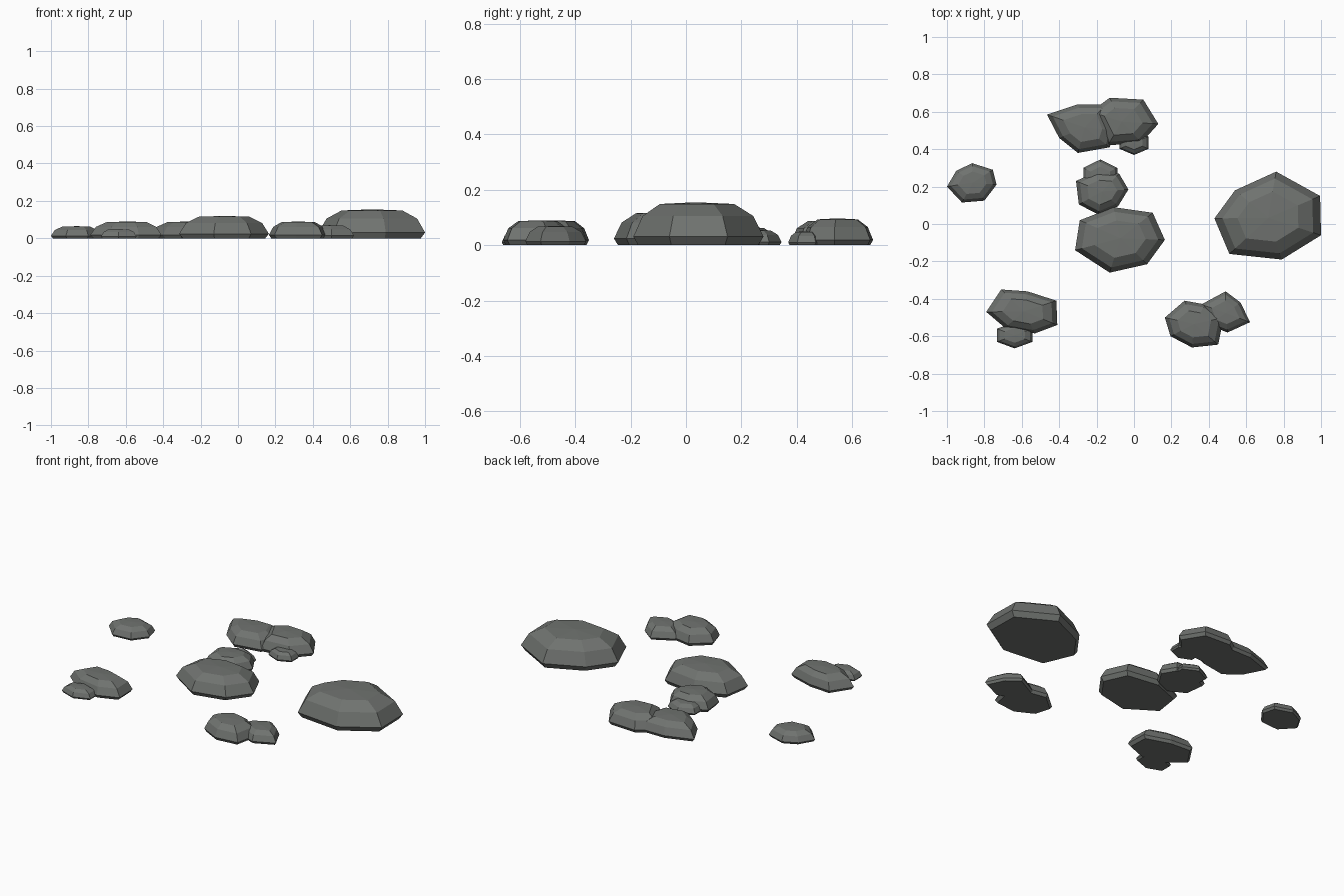
import bpy
import bmesh
from math import cos, sin, pi, radians
from mathutils import Vector

cube = bpy.data.objects.get("Cube")
if cube:
    bpy.data.objects.remove(cube, do_unlink=True)

# Single stone colour
stone = bpy.data.materials.new("grey_stone")
colour = (0.16, 0.17, 0.16, 1)
stone.diffuse_color = colour
stone.use_nodes = True
stone.node_tree.nodes["Principled BSDF"].inputs["Base Color"].default_value = colour
stone.roughness = 0.9

# Ring scale and height fraction: undercut base, widest rim, shoulder, crown
LEVELS = [(0.92, 0.0), (1.0, 0.2), (0.85, 0.68), (0.57, 0.96)]


def rock(name, height, outline):
    """Faceted flat stone, lofted from its plan outline in rings."""
    points = [Vector(p) for p in outline]
    centre = sum(points, Vector((0, 0))) / len(points)
    bm = bmesh.new()
    rings = []
    for scale, level in LEVELS:
        ring = []
        for point in points:
            spot = centre.lerp(point, scale)
            ring.append(bm.verts.new((spot.x, spot.y, height * level)))
        rings.append(ring)
    count = len(points)
    for low, high in zip(rings, rings[1:]):
        for i in range(count):
            j = (i + 1) % count
            bm.faces.new((low[i], low[j], high[j], high[i]))
    bm.faces.new(rings[0])
    # Slightly domed crown
    peak = bm.verts.new((centre.x, centre.y, height))
    crown = rings[-1]
    for i in range(count):
        bm.faces.new((crown[i], crown[(i + 1) % count], peak))
    bmesh.ops.recalc_face_normals(bm, faces=bm.faces)
    mesh = bpy.data.meshes.new(name)
    bm.to_mesh(mesh)
    bm.free()
    mesh.materials.append(stone)
    obj = bpy.data.objects.new(name, mesh)
    bpy.context.collection.objects.link(obj)
    return obj


def pebble(name, height, centre, radii, turn, sides=6):
    """Small stone with an evenly spaced oval outline."""
    outline = []
    for i in range(sides):
        angle = radians(turn) + i * 2 * pi / sides
        outline.append((centre[0] + radii[0] * cos(angle),
                        centre[1] + radii[1] * sin(angle)))
    return rock(name, height, outline)


# Large boulders
rock("left_boulder", 0.155, [(.43, .03), (.54, .18), (.76, .28), (.995, .15),
                             (1, -.06), (.79, -.19), (.51, -.16)])
rock("middle_boulder", 0.12, [(-.315, -.14), (-.29, .02), (-.11, .09), (.1, .06),
                              (.165, -.085), (.07, -.215), (-.13, -.26)])

# Stones tucked behind the middle boulder
rock("middle_back_stone", 0.085, [(-.31, .23), (-.295, .105), (-.19, .05), (-.085, .095),
                                  (-.03, .185), (-.08, .27), (-.2, .28)])
pebble("middle_back_pebble", 0.055, (-.18, .255), (.105, .09), 90)

# Back cluster
rock("back_right_stone", 0.09, [(-.465, .585), (-.3, .64), (-.15, .64), (-.1, .5),
                                (-.13, .41), (-.3, .38), (-.4, .46)])
rock("back_left_stone", 0.097, [(-.23, .6), (-.13, .675), (.05, .665), (.13, .535),
                                (.04, .435), (-.14, .42), (-.18, .5)])
pebble("back_pebble", 0.05, (0, .435), (.09, .066), 30)

# Lone stone on the right
rock("right_stone", 0.065, [(-1, .2), (-.95, .285), (-.865, .325), (-.755, .29),
                            (-.735, .21), (-.8, .125), (-.92, .115)])

# Front right pair
rock("front_right_stone", 0.09, [(-.79, -.47), (-.71, -.35), (-.57, -.36), (-.415, -.41),
                                 (-.41, -.54), (-.53, -.585), (-.69, -.555)])
pebble("front_right_pebble", 0.05, (-.638, -.595), (.11, .07), 30)

# Front left pair
rock("front_left_stone", 0.09, [(.165, -.5), (.27, -.41), (.38, -.43), (.48, -.5),
                                (.45, -.645), (.31, -.66), (.195, -.6)])
rock("front_left_small_stone", 0.07, [(.36, -.43), (.49, -.36), (.57, -.42), (.62, -.525),
                                      (.5, -.58), (.4, -.54)])
